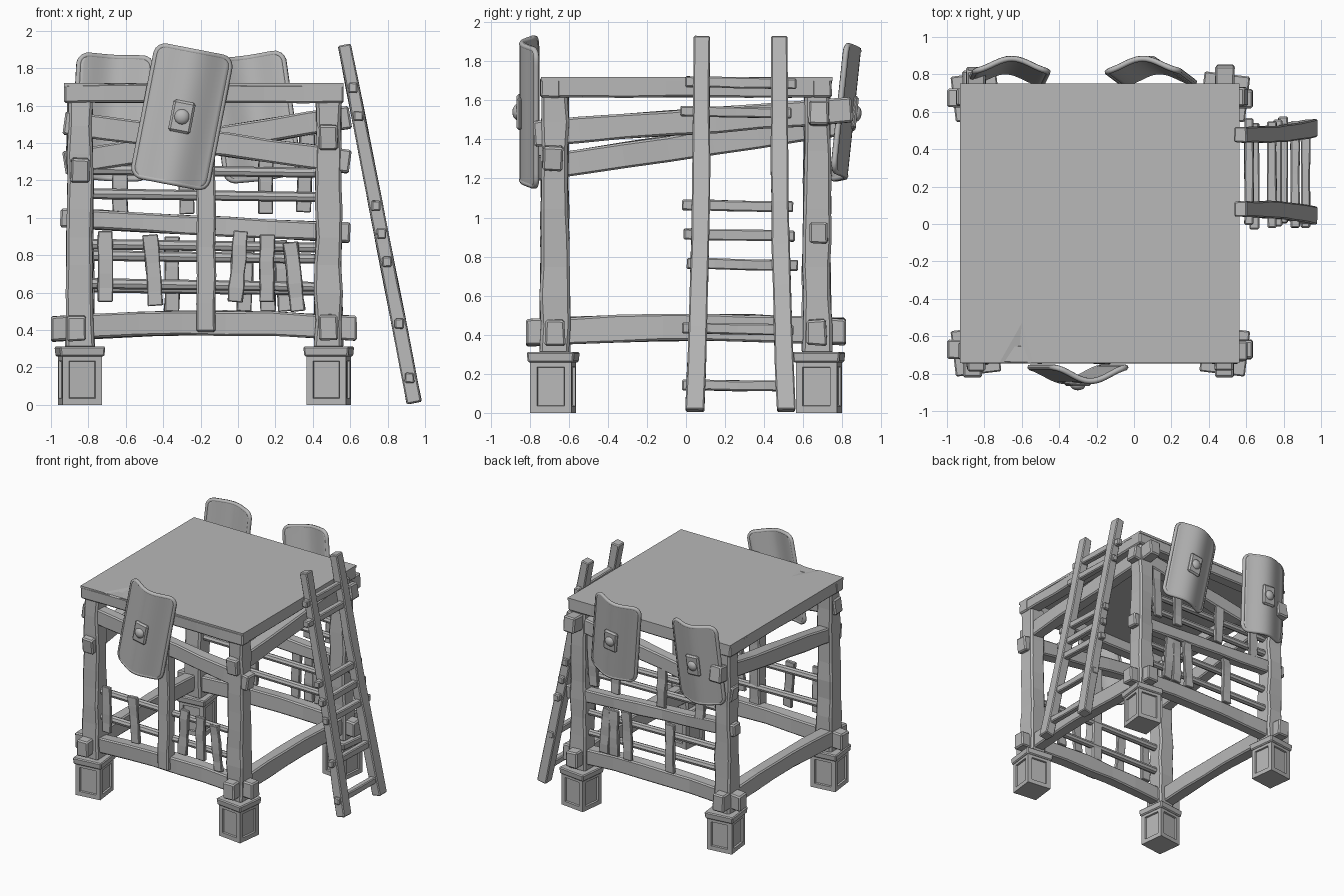
import bpy, bmesh, math, random
from mathutils import Vector, Matrix

random.seed(4)
if "Cube" in bpy.data.objects:
    bpy.data.objects.remove(bpy.data.objects["Cube"])

grey = bpy.data.materials.new("plain_grey")
grey.use_nodes = True
grey.diffuse_color = (0.48, 0.48, 0.48, 1)
grey.node_tree.nodes["Principled BSDF"].inputs["Base Color"].default_value = grey.diffuse_color

LEFT, RIGHT, SIDE = -0.845, 0.485, 0.67   # post centres


def finish(name, bm, bevel=0, smooth=False):
    bmesh.ops.recalc_face_normals(bm, faces=bm.faces)
    mesh = bpy.data.meshes.new(name)
    bm.to_mesh(mesh)
    bm.free()
    mesh.materials.append(grey)
    obj = bpy.data.objects.new(name, mesh)
    bpy.context.collection.objects.link(obj)
    if bevel:
        mod = obj.modifiers.new("worn_edges", "BEVEL")
        mod.width = bevel
        mod.segments = 1
    if smooth:
        for p in mesh.polygons:
            p.use_smooth = True
    return obj


def beam(name, start, end, w, h, up=(0, 0, 1), arch=0, taper=1, rough=0.005, cuts=7, bevel=0.01):
    """Hewn timber: w across, h along the up vector, bowed by arch."""
    a, b, up = Vector(start), Vector(end), Vector(up)
    t = (b - a).normalized()
    side = t.cross(up).normalized()
    up = side.cross(t)
    bm = bmesh.new()
    rings = []
    for i in range(cuts + 1):
        f = i / cuts
        s = 1 + (taper - 1) * f
        c = a.lerp(b, f) + up * arch * math.sin(math.pi * f)
        ring = []
        for u, v in ((-1, -1), (1, -1), (1, 1), (-1, 1)):
            jx, jy = (random.uniform(-rough, rough) for _ in range(2))
            ring.append(bm.verts.new(c + side * (u * w * s / 2 + jx) + up * (v * h * s / 2 + jy)))
        rings.append(ring)
    for r, q in zip(rings, rings[1:]):
        for k in range(4):
            bm.faces.new((r[k], r[(k + 1) % 4], q[(k + 1) % 4], q[k]))
    bm.faces.new(rings[0])
    bm.faces.new(rings[-1])
    return finish(name, bm, bevel)


def rod(name, start, end, radius):
    a, b = Vector(start), Vector(end)
    bm = bmesh.new()
    rot = (b - a).to_track_quat("Z", "Y").to_matrix().to_4x4()
    bmesh.ops.create_cone(bm, cap_ends=True, segments=8, radius1=radius, radius2=radius * 0.9,
                          depth=(b - a).length, matrix=Matrix.Translation((a + b) / 2) @ rot)
    return finish(name, bm)


def block(name, centre, size, turn=0, panels=False, flare=1, bevel=0):
    bm = bmesh.new()
    bmesh.ops.create_cube(bm, size=1)
    for v in bm.verts:
        if v.co.z > 0:
            v.co.x *= flare
            v.co.y *= flare
    bmesh.ops.scale(bm, vec=size, verts=bm.verts)
    if panels:
        sides = [f for f in bm.faces if abs(f.normal.z) < 0.5]
        bmesh.ops.inset_individual(bm, faces=sides, thickness=0.05)
        bmesh.ops.inset_individual(bm, faces=sides, thickness=0.004, depth=-0.014)
    bm.transform(Matrix.Translation(centre) @ Matrix.Rotation(turn, 4, "Z"))
    return finish(name, bm, bevel)


# Stone feet and corner posts
for xn, x, turn in (("left", LEFT, 0.12), ("right", RIGHT, -0.12)):
    for yn, s in (("front", -1), ("back", 1)):
        tag = yn + "_" + xn
        foot = (x, s * 0.68)
        block("foot_" + tag, (*foot, 0.135), (0.212, 0.212, 0.27), turn, panels=True)
        block("foot_cap_" + tag, (*foot, 0.285), (0.235, 0.235, 0.055), turn, flare=1.05, bevel=0.008)
        beam("post_" + tag, (x, s * SIDE, 0.3), (x, s * SIDE, 1.64), 0.15, 0.15,
             up=(0, 1, 0), taper=0.87, rough=0.007, cuts=9, bevel=0.014)

# Arched lower beams
for yn, s in (("front", -1), ("back", 1)):
    beam("lower_beam_" + yn, (-1.0, s * SIDE, 0.405), (0.635, s * SIDE, 0.41), 0.1, 0.13, arch=0.03)
for xn, x in (("left", LEFT - 0.02), ("right", RIGHT)):
    beam("lower_beam_" + xn, (x, -0.82, 0.41), (x, 0.82, 0.415), 0.1, 0.135, arch=0.025)

# Slanted upper rails, one per side, and the back middle rail
beam("upper_rail_front", (-0.93, -0.68, 1.51), (0.6, -0.68, 1.3), 0.1, 0.125)
beam("upper_rail_back", (-0.93, 0.68, 1.29), (0.6, 0.68, 1.54), 0.1, 0.125)
beam("upper_rail_left", (LEFT, -0.78, 1.25), (LEFT, 0.83, 1.49), 0.1, 0.13)
beam("upper_rail_right", (RIGHT, -0.78, 1.43), (RIGHT, 0.85, 1.55), 0.1, 0.13)
beam("middle_rail_back", (-0.95, 0.68, 1.0), (0.6, 0.68, 0.92), 0.09, 0.105)
beam("centre_post_front", (-0.17, -0.7, 0.39), (-0.17, -0.69, 1.45), 0.1, 0.1, up=(0, 1, 0))

# Platform frame
for s in (-1, 1):
    beam("platform_beam_" + ("front" if s < 0 else "back"), (-0.93, s * 0.695, 1.665),
         (0.565, s * 0.695, 1.665), 0.1, 0.1, rough=0.003)
    beam("platform_beam_" + ("left" if s < 0 else "right"), (-0.183 + s * 0.695, -0.74, 1.665),
         (-0.183 + s * 0.695, 0.745, 1.665), 0.1, 0.1, rough=0.003)

# Deck sheet with a chipped front edge
bm = bmesh.new()
p = [bm.verts.new(c) for c in ((-0.93, -0.743, 1.72), (-0.72, -0.743, 1.72), (-0.62, -0.743, 1.705),
                               (-0.54, -0.743, 1.72), (0.565, -0.743, 1.72), (0.565, 0.75, 1.72),
                               (-0.93, 0.75, 1.72), (-0.6, -0.53, 1.72))]
for ids in ((1, 2, 7), (2, 3, 7), (0, 1, 7, 6), (3, 4, 5, 7), (7, 5, 6)):
    bm.faces.new([p[i] for i in ids])
deck = finish("deck", bm)
mod = deck.modifiers.new("thickness", "SOLIDIFY")
mod.thickness = 0.02
mod.offset = -1

# Fence rods
for yn, s, heights in (("front", -1, (0.64, 0.85)), ("back", 1, (0.62, 0.79, 1.12, 1.25))):
    for z in heights:
        rod("fence_rod_" + yn, (-0.86, s * SIDE, z + 0.01), (0.5, s * SIDE, z - 0.01), 0.029)


# Fence slats: x, bottom, top, sideways lean
def slats(name, y, rows):
    for x, z0, z1, lean in rows:
        beam(name, (x + lean, y, z0), (x - lean, y, z1), 0.03, 0.08, up=(1, 0, 0),
             rough=0.005, cuts=5, bevel=0.005)


slats("front_slat", -0.71, ((-0.71, 0.55, 0.93, 0), (-0.455, 0.53, 0.91, 0.015), (0, 0.55, 0.93, -0.015),
                            (0.155, 0.55, 0.91, 0), (0.3, 0.5, 0.87, 0.02)))
slats("back_low_slat", 0.71, ((-0.355, 0.5, 0.9, 0), (0.04, 0.5, 0.9, -0.01),
                              (0.16, 0.5, 0.88, 0), (0.24, 0.5, 0.88, 0.015)))
slats("back_high_slat", 0.71, ((-0.63, 1.02, 1.4, 0), (-0.28, 1.02, 1.42, 0.01),
                               (0.15, 1.02, 1.45, 0), (0.36, 1.03, 1.45, -0.01)))

# Ladder leaning on the right side
def ladder_x(z):
    return 0.945 - 0.377 * z / 1.93


for name, y0, y1, bow in (("front", 0.045, 0.08, 0.012), ("back", 0.512, 0.477, -0.012)):
    beam("ladder_rail_" + name, (ladder_x(0.01), y0, 0.01), (ladder_x(1.925), y1, 1.925), 0.08, 0.095,
         up=(0, 1, 0), arch=bow, taper=0.88, rough=0.003, cuts=9, bevel=0.007)
for z in (0.14, 0.43, 0.76, 0.91, 1.06, 1.54, 1.69):
    shift = random.uniform(-0.02, 0.02)
    beam("ladder_rung", (ladder_x(z), -0.01 + shift, z + 0.005), (ladder_x(z), 0.56 + shift, z - 0.005),
         0.05, 0.055, rough=0.003, cuts=4, bevel=0.007)


# Curved shields with rim, plate and dome
def shield(name, centre, width, height, depth, turn, lean, tilt):
    place = (Matrix.Translation(centre) @ Matrix.Rotation(turn, 4, "Z")
             @ Matrix.Rotation(math.radians(lean), 4, "X") @ Matrix.Rotation(math.radians(tilt), 4, "Y"))
    r, nu, nv = 0.05, 16, 24
    bm = bmesh.new()
    grid = []
    for j in range(nv + 1):
        v = -math.cos(math.pi * j / nv) * height / 2
        over = max(0, abs(v) - (height / 2 - r))
        half = width / 2 - r + math.sqrt(max(0, r * r - over * over))
        row = []
        for i in range(nu + 1):
            u = (2 * i / nu - 1) * half
            y = -depth * (0.5 + 0.5 * math.cos(2 * math.pi * u / width * 0.92))
            row.append(bm.verts.new((u, y, v)))
        grid.append(row)
    for a, b in zip(grid, grid[1:]):
        for i in range(nu):
            bm.faces.new((a[i], a[i + 1], b[i + 1], b[i]))
    edge = (grid[0] + [row[-1] for row in grid[1:]] + grid[-1][-2::-1]
            + [row[0] for row in grid[-2:0:-1]])
    rim_path = [place @ v.co for v in edge]
    bm.transform(place)
    body = finish(name, bm, smooth=True)
    mod = body.modifiers.new("thickness", "SOLIDIFY")
    mod.thickness = 0.024
    mod.offset = 0

    curve = bpy.data.curves.new(name + "_rim", "CURVE")
    curve.dimensions = "3D"
    curve.bevel_depth = 0.016
    curve.bevel_resolution = 1
    line = curve.splines.new("POLY")
    line.points.add(len(rim_path) - 1)
    for point, co in zip(line.points, rim_path):
        point.co = (*co, 1)
    line.use_cyclic_u = True
    curve.materials.append(grey)
    bpy.context.collection.objects.link(bpy.data.objects.new(name + "_rim", curve))

    plate = block(name + "_plate", (0, -depth - 0.012, 0), (0.12, 0.03, 0.17), bevel=0.012)
    plate.matrix_world = place
    bm = bmesh.new()
    bmesh.ops.create_uvsphere(bm, u_segments=16, v_segments=8, radius=0.042)
    bm.transform(place @ Matrix.Translation((0, -depth - 0.02, 0)) @ Matrix.Diagonal((1, 0.7, 1, 1)))
    finish(name + "_dome", bm, smooth=True)


shield("front_shield", (-0.3, -0.765, 1.54), 0.4, 0.71, 0.075, 0, 0, 11)
shield("back_left_shield", (-0.67, 0.785, 1.54), 0.39, 0.65, 0.065, math.pi, 6, -3)
shield("back_right_shield", (0.09, 0.785, 1.54), 0.39, 0.65, 0.065, math.pi, 6, 8)
